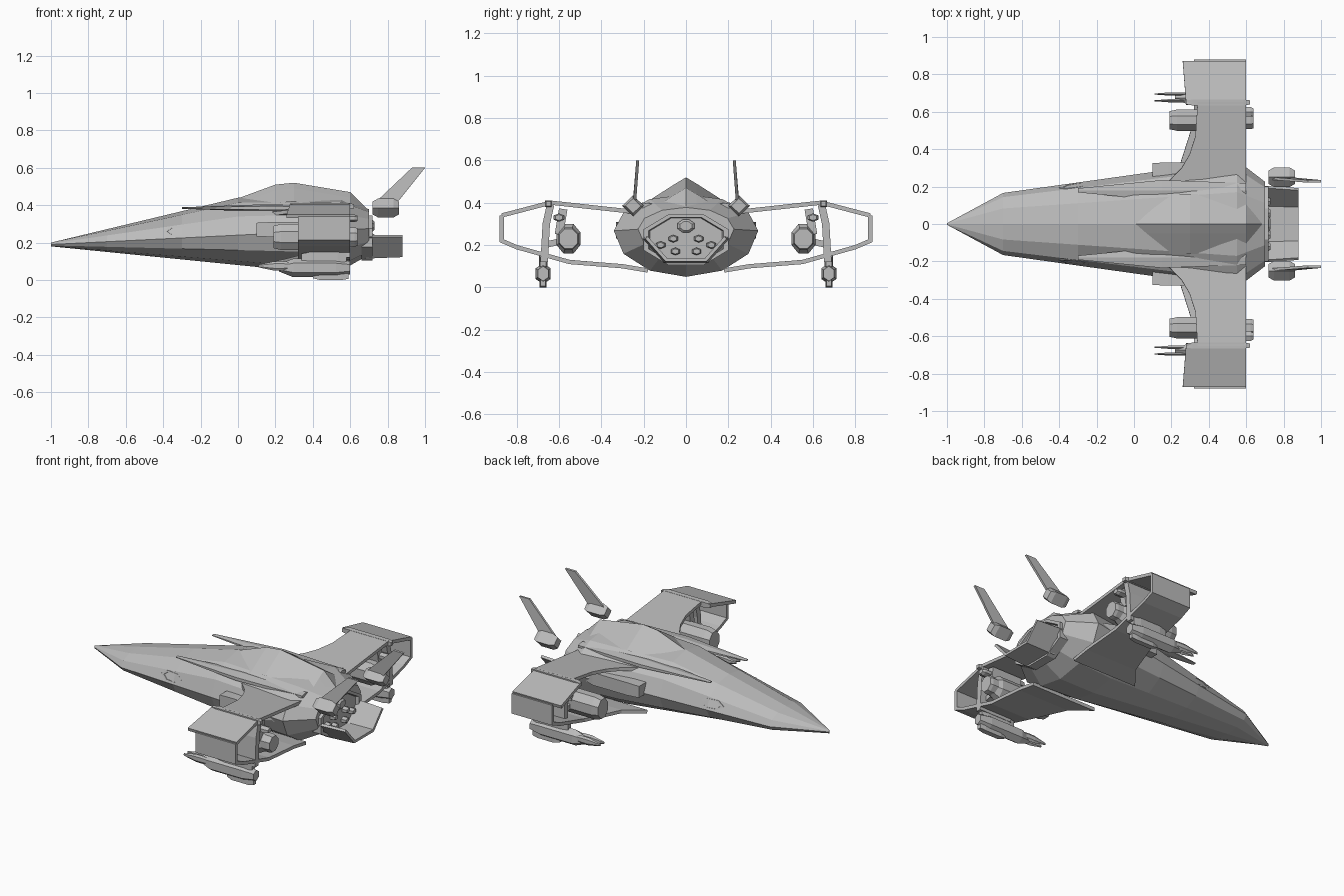
import bpy, bmesh
from math import sin, cos, pi

cube = bpy.data.objects.get("Cube")
if cube:
    bpy.data.objects.remove(cube, do_unlink=True)

shade = (.5, .5, .5, 1)
grey = bpy.data.materials.new("hull grey")
grey.use_nodes = True
grey.diffuse_color = shade
grey.node_tree.nodes["Principled BSDF"].inputs["Base Color"].default_value = shade


def circle(sides, turn=.5):
    """Corners of a regular polygon that just fills a unit square."""
    angles = [2 * pi * (i + turn) / sides for i in range(sides)]
    wide = max(cos(a) for a in angles)
    tall = max(sin(a) for a in angles)
    return [(cos(a) / wide, sin(a) / tall) for a in angles]


def skin(name, rings, closed=True, thickness=0, mirrored=True):
    """Join a row of equal-length point rings into a shell or an open sheet."""
    bm = bmesh.new()
    rows = [[bm.verts.new(point) for point in ring] for ring in rings]
    count = len(rows[0])
    for near, far in zip(rows, rows[1:]):
        for i in range(count if closed else count - 1):
            j = (i + 1) % count
            bm.faces.new((near[i], near[j], far[j], far[i]))
    if closed:
        bm.faces.new(rows[0])
        bm.faces.new(rows[-1])
    bmesh.ops.recalc_face_normals(bm, faces=bm.faces)
    mesh = bpy.data.meshes.new(name)
    bm.to_mesh(mesh)
    bm.free()
    mesh.materials.append(grey)
    part = bpy.data.objects.new(name, mesh)
    bpy.context.collection.objects.link(part)
    if thickness:
        solid = part.modifiers.new("thickness", "SOLIDIFY")
        solid.thickness = thickness
        solid.offset = 0
        solid.use_even_offset = True
    if mirrored:
        part.modifiers.new("mirror", "MIRROR").use_axis = (False, True, False)


def pod(name, span, at, half, sides=8, nose=.7, tail=.7, bevel=.2, turn=.5, mirrored=True):
    """Faceted body along x whose two ends narrow by the nose and tail factors."""
    start, end = span
    y, z = at
    wide, tall = half
    inset = bevel * (end - start)
    stations = ((start, nose), (start + inset, 1), (end - inset, 1), (end, tail))
    skin(name, [[(x, y + wide * f * c, z + tall * f * s) for c, s in circle(sides, turn)]
                for x, f in stations], mirrored=mirrored)


def sheet(name, corners, lead, trail=.6, thickness=.02):
    """Bent plate through (y, z) corners, from its leading to its trailing edge."""
    skin(name, [[(lead(y), y, z), (trail, y, z)] for y, z in corners],
         closed=False, thickness=thickness)


# Fuselage: a wedge that widens steadily, then closes in at the engine
def hull_ring(x):
    width = min(.55 * (x + 1), .26 + .14 * x) + .004
    chine = .24 + .05 * x
    top = min(.44 + .24 * x, .44)
    bottom = max(.08 - .1 * x, .05)
    squeeze = 1 - 2.5 * max(0, x - .55)
    ring = []
    for c, s in circle(12, turn=0):
        height = top - chine if s > 0 else chine - bottom
        ring.append((x, width * squeeze * c, chine + height * squeeze * s))
    return ring


skin("fuselage", [hull_ring(x) for x in (-1, -.7, -.3, 0, .3, .55, .7)], mirrored=False)

# Raised spine along the back
crests = ((-.1, .4), (.2, .51), (.3, .52), (.6, .47), (.7, .37))
skin("spine", [[(x, -.16, z - .1), (x, -.05, z - .03), (x, 0, z),
                (x, .05, z - .03), (x, .16, z - .1)] for x, z in crests], mirrored=False)

# Hollow box wings: curved upper wing, tip panel, folded lower wing
sheet("upper_wing", [(y, .33 + .11 * y) for y in (.2, .3, .37, .47, .65)],
      lead=lambda y: .34 - 2 * (.65 - y) ** 3)
sheet("tip_panel", [(.64, .4), (.87, .34)], lead=lambda y: .33 - .08 * y)
sheet("lower_wing", [(.87, .34), (.87, .22), (.8, .19), (.55, .12), (.3, .1), (.18, .08)],
      lead=lambda y: min(.32, .8 * y))
pod("wing_rail", span=(.28, .62), at=(.65, .395), half=(.016, .016), sides=4, bevel=.1)

# Struts that tie the two wings and the nacelle together
sheet("wing_strut", [(.64, .39), (.66, .3), (.67, .12)], lead=lambda y: .37, thickness=.035)
sheet("nacelle_hanger", [(.58, .37), (.6, .25)], lead=lambda y: .37, trail=.58, thickness=.04)
sheet("nacelle_brace", [(.58, .22), (.67, .2)], lead=lambda y: .38, trail=.56, thickness=.03)

# Wing nacelles
pod("nacelle", span=(.19, .6), at=(.555, .23), half=(.057, .07), nose=.85, bevel=.1)
pod("nacelle_exhaust", span=(.55, .64), at=(.555, .23), half=(.048, .052), tail=.9)
pod("nacelle_cap", span=(.56, .64), at=(.6, .33), half=(.025, .02), sides=6)

# Weapon pods with keel, pylon and twin prongs
pod("weapon_pod", span=(.22, .6), at=(.675, .065), half=(.036, .05), sides=6, nose=.4)
pod("weapon_keel", span=(.4, .59), at=(.675, .02), half=(.016, .02), sides=4, nose=.5)
pod("weapon_pylon", span=(.34, .58), at=(.675, .12), half=(.02, .03), sides=4)
for side in (-1, 1):
    pod("weapon_prong", span=(.11, .32), at=(.677 + .018 * side, .075), half=(.009, .025),
        sides=6, nose=.3, bevel=.4)

# Side intakes and shoulder strakes
pod("side_intake", span=(.1, .5), at=(.285, .27), half=(.045, .04), sides=4, nose=.9)
pod("shoulder_strake", span=(-.3, .6), at=(.18, .385), half=(.055, .02), sides=6,
    nose=.2, bevel=.5)


# Slit windows framed on the hull flanks
def slit_ring(scale, out):
    ring = []
    for c, s in circle(6, turn=0):
        along, up = .08 * scale * c, .027 * scale * s
        ring.append((along - .32, .2 + .14 * along - .4 * up + out, .26 + up))
    return ring


skin("side_slit", [slit_ring(1, -.02), slit_ring(1, .006),
                   slit_ring(.75, .006), slit_ring(.7, -.004)])

# Rear engine: octagonal rim with a recessed face and fittings
rim = ((.66, 1), (.72, 1), (.72, .88), (.7, .85))
skin("engine_rim", [[(x, .2 * f * c, .225 + .12 * f * s) for c, s in circle(8)]
                    for x, f in rim], mirrored=False)
pod("engine_core", span=(.68, .73), at=(0, .29), half=(.04, .03), mirrored=False)
for y, z in ((.05, .17), (.06, .23), (.12, .2)):
    pod("engine_fitting", span=(.68, .73), at=(y, z), half=(.022, .018), sides=6)

# Open exhaust trough below the engine
skin("exhaust_trough", [[(x, .2 * f * cos(pi * i / 3), .235 - .13 * f * sin(pi * i / 3))
                         for i in range(4)] for x, f in ((.68, 1), (.88, .93))],
     closed=False, thickness=.016, mirrored=False)

# Swept tail fins on separate diamond-shaped bases
pod("fin_base", span=(.72, .86), at=(.25, .385), half=(.052, .05), sides=4, turn=0)
skin("tail_fin", [[(.74 + .19 * t, .243 - .015 * t, .42 + .18 * t),
                   (.84 + .16 * t, .243 - .015 * t, .4 + .2 * t)] for t in (0, 1)],
     closed=False, thickness=.014)
